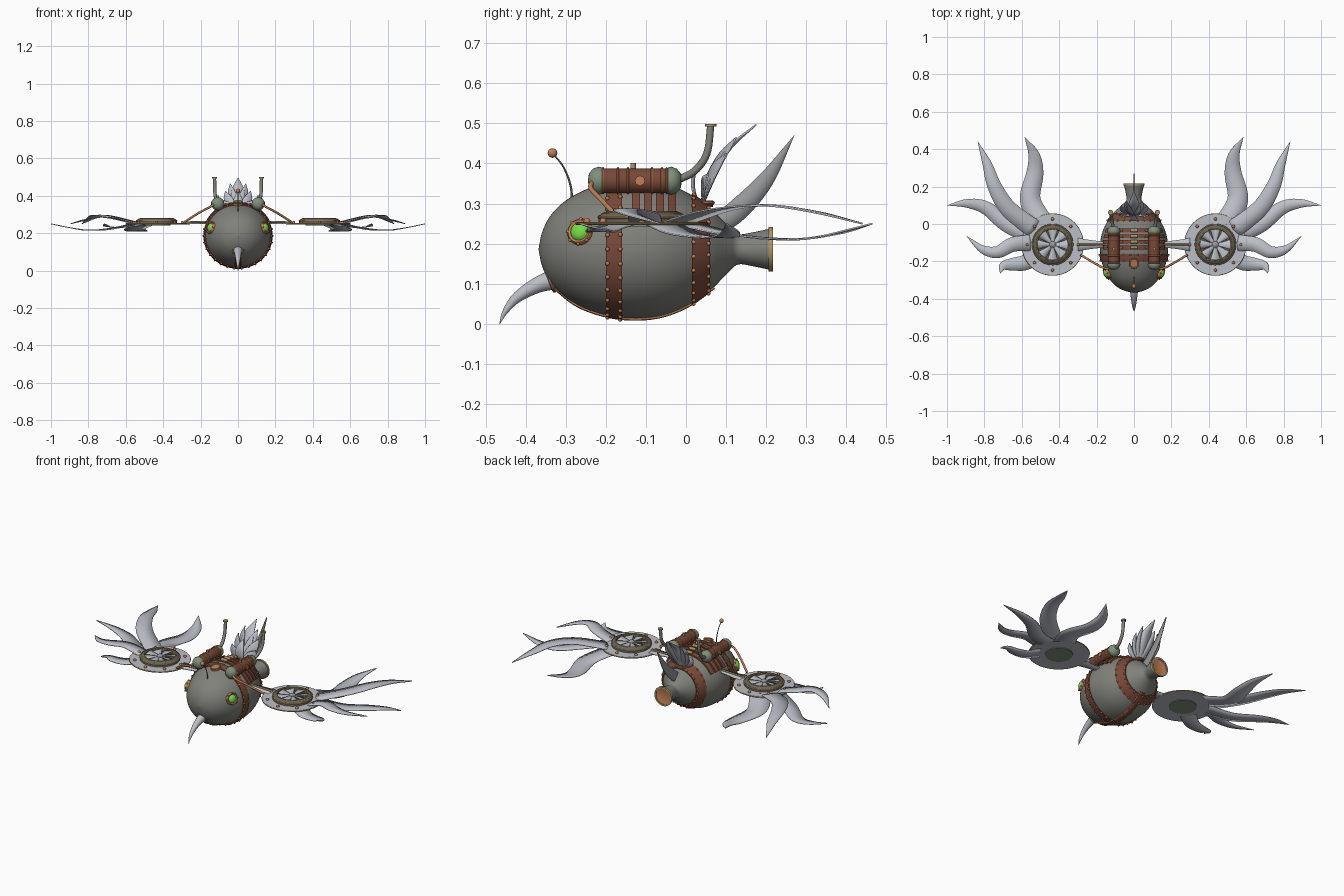
import bpy, bmesh, math
from mathutils import Vector, Matrix

if "Cube" in bpy.data.objects:
    bpy.data.objects.remove(bpy.data.objects["Cube"])

def material(name, *rgb):
    m = bpy.data.materials.new(name)
    m.use_nodes = True
    m.diffuse_color = (*rgb, 1)
    m.node_tree.nodes["Principled BSDF"].inputs["Base Color"].default_value = (*rgb, 1)
    return m

IRON = material("grey iron", .215, .22, .195)
SILVER = material("pale silver", .5, .52, .57)
STEEL = material("dull steel", .3, .31, .32)
BROWN = material("brown leather", .19, .065, .04)
COPPER = material("copper", .54, .21, .09)
BRASS = material("brass", .42, .3, .13)
SAGE = material("sage metal", .21, .28, .2)
GREEN = material("glowing green", .18, .7, .06)
DARK = material("dark bronze", .14, .125, .09)

# ---------- helpers ----------
def finish(name, bm, mat, angle=40):
    bmesh.ops.recalc_face_normals(bm, faces=bm.faces)
    mesh = bpy.data.meshes.new(name)
    bm.to_mesh(mesh)
    bm.free()
    mesh.shade_smooth()
    mesh.set_sharp_from_angle(angle=math.radians(angle))
    mesh.materials.append(mat)
    ob = bpy.data.objects.new(name, mesh)
    bpy.context.collection.objects.link(ob)
    return ob

def spline(pts, n=6):
    """Smooth curve through points of any dimension."""
    P = [Vector(p) for p in pts]
    P = [2 * P[0] - P[1]] + P + [2 * P[-1] - P[-2]]
    out = []
    for a, b, c, d in zip(P, P[1:], P[2:], P[3:]):
        for t in (i / n for i in range(n)):
            out.append(.5 * (2*b + (c-a)*t + (2*a-5*b+4*c-d)*t*t + (3*b-a-3*c+d)*t**3))
    return out + [P[-2]]

def grid(bm, rows, close=False):
    V = [[bm.verts.new(p) for p in row] for row in rows]
    for r, s in zip(V, V[1:]):
        for i in range(len(r) if close else len(r) - 1):
            j = (i + 1) % len(r)
            bm.faces.new((r[i], r[j], s[j], s[i]))
    return V

def lathe(name, profile, mat, origin=(0, 0, 0), axis=(0, 0, 1), seg=32, arc=None, wide=1):
    """Turn (radius, height) points about an axis; arc limits the sweep, wide stretches it sideways."""
    d, o = Vector(axis).normalized(), Vector(origin)
    ref = Vector((0, 0, 1)) if abs(d.z) < .9 else Vector((0, 1, 0))
    v = (ref - d * ref.dot(d)).normalized()
    u = v.cross(d) * wide
    a0, a1 = arc or (0, math.tau)
    angs = [a0 + (a1 - a0) * i / seg for i in range(seg + (1 if arc else 0))]
    bm = bmesh.new()
    grid(bm, [[o + d*h + (u*math.cos(a) + v*math.sin(a))*r for a in angs] for r, h in profile], not arc)
    bmesh.ops.remove_doubles(bm, verts=bm.verts, dist=1e-5)
    return finish(name, bm, mat)

def ring(name, R, t, mat, origin, axis=(0, 0, 1), seg=32):
    prof = [(R + t*math.cos(a), t*math.sin(a)) for a in (math.tau*i/8 for i in range(9))]
    return lathe(name, prof, mat, origin, axis, seg)

def disc(name, R, h, mat, origin, axis=(0, 0, 1), seg=32):
    return lathe(name, [(0, 0), (R, 0), (R, h), (0, h)], mat, origin, axis, seg)

def balls(name, pts, r, mat, seg=8):
    bm = bmesh.new()
    for p in pts:
        bmesh.ops.create_uvsphere(bm, u_segments=seg, v_segments=max(5, seg*2//3), radius=r,
                                  matrix=Matrix.Translation(p))
    return finish(name, bm, mat)

def tube(name, pts, r0, mat, r1=None, seg=10):
    P = spline(pts)
    bm, rows = bmesh.new(), []
    for i, p in enumerate(P):
        t = P[min(i+1, len(P)-1)] - P[max(i-1, 0)]
        u = t.cross(Vector((.3, .2, .93)) if abs(t.normalized().x) > .5 else Vector((1, 0, 0))).normalized()
        w = t.cross(u).normalized()
        r = r0 + ((r0 if r1 is None else r1) - r0) * i / (len(P) - 1)
        rows.append([p + (u*math.cos(a) + w*math.sin(a))*r for a in (math.tau*k/seg for k in range(seg))])
    V = grid(bm, rows, True)
    bm.faces.new(V[0])
    bm.faces.new(V[-1])
    return finish(name, bm, mat)

def blade(name, pts, widths, normal, mat, thick=.004, crease=0):
    """Flat feather along a path, with a raised or sunken midrib."""
    P, W = spline(pts), spline([(w, 0) for w in widths])
    n, bm, rows = Vector(normal).normalized(), bmesh.new(), []
    for i, p in enumerate(P):
        t = P[min(i+1, len(P)-1)] - P[max(i-1, 0)]
        s = t.cross(n).normalized() * max(W[i].x, .001) / 2
        rows.append([p - s, p + n * crease * W[i].x, p + s])
    grid(bm, rows)
    ob = finish(name, bm, mat)
    mod = ob.modifiers.new("thickness", "SOLIDIFY")
    mod.thickness, mod.offset = thick, 0
    return ob

# ---------- body ----------
CZ, WIDE = .186, 1.05
C, Y = (0, 0, CZ), (0, 1, 0)
body = spline([(0, -.368), (.045, -.358), (.088, -.335), (.125, -.295), (.153, -.24), (.169, -.18),
               (.173, -.12), (.166, -.06), (.143, 0), (.103, .06), (.058, .105), (.038, .13),
               (.042, .165), (.051, .208)], 5)
def R(y):
    for a, b in zip(body, body[1:]):
        if a.y <= y <= b.y:
            return a.x + (b.x - a.x) * (y - a.y) / (b.y - a.y)

lathe("body", body, IRON, C, Y, 48, wide=WIDE)
lathe("tail_pipe_rim", [(.046, .206), (.056, .206), (.056, .217), (.046, .217), (.046, .206)], BRASS, C, Y)
lathe("tail_pipe_lining", [(0, .209), (.035, .21), (.047, .214)], COPPER, C, Y)

# ---------- straps and rivets ----------
def strap(name, a, b, lift, arc=None, seg=48):
    ys = [a + (b - a) * i / 4 for i in range(5)]
    prof = [(R(a) - .002, a)] + [(R(y) + lift, y) for y in ys] + [(R(b) - .002, b)]
    return lathe(name, prof, BROWN, C, Y, seg, arc, WIDE)

for name, a, b, count in (("front", -.2, -.16, 30), ("rear", .015, .06, 24)):
    strap(name + "_strap", a, b, .005)
    balls(name + "_rivets", [((R(y) + .005)*WIDE*math.sin(t), y, CZ + (R(y) + .005)*math.cos(t))
          for y in (a + .004, b - .004) for t in (math.tau*(k + .5)/count for k in range(count))], .0055, COPPER)
keel = [-.33 + .05 * i for i in range(9)]
blade("keel_strap", [(0, y, CZ - R(y) - .002) for y in keel], [.03] * 9, (0, 0, 1), BROWN)
for s in (1, -1):
    tube("keel_trim", [(s*.016, y, CZ - R(y) - .001) for y in keel], .004, COPPER, seg=6)
for i in range(4):
    y = -.125 + i * .03
    strap("back_rib", y - .01, y + .01, .008, (.5, math.pi - .5), 20)
    top = CZ + R(y) + .009
    tube("rib_buckle", [(-.02, y, top), (0, y, top), (.02, y, top)], .009, BRASS)
    balls("rib_rivets", [(s*.065, y, CZ + math.sqrt((R(y) + .008)**2 - .0038)) for s in (1, -1)], .006, COPPER)

# ---------- nose horn, antenna, top medallion ----------
tube("nose_horn", [(0, -.325, .112), (0, -.37, .097), (0, -.42, .067), (0, -.45, .032), (0, -.465, .0)],
     .026, SILVER, .001, 16)
ring("horn_collar", .026, .005, BRASS, (0, -.338, .107), (0, -.9, -.35))
tube("antenna", [(0, -.284, .305), (0, -.288, .345), (0, -.305, .39), (0, -.332, .425)], .003, IRON, .002, 6)
balls("antenna_knob", [(0, -.333, .426)], .012, COPPER, 16)
disc("medallion", .026, .01, COPPER, (0, -.21, CZ + .165), (0, -.2, 1))
ring("medallion_rim", .024, .004, BRASS, (0, -.212, CZ + .176), (0, -.2, 1))

# ---------- tail feathers ----------
disc("feather_mount", .032, .012, BROWN, (0, .035, .292))
ring("feather_mount_ring", .032, .005, COPPER, (0, .035, .302))
blade("tail_fin", [(0, .07, .24), (0, .13, .285), (0, .2, .36), (0, .27, .47)], [.05, .055, .04, .001],
      (1, 0, 0), STEEL, .006)
blade("tall_tail_feather", [(0, .04, .3), (0, .065, .37), (0, .105, .44), (0, .175, .497)],
      [.03, .075, .06, .001], (0, -.8, .5), SILVER, crease=-.12)
blade("front_tail_feather", [(0, .03, .3), (0, .015, .34), (0, .02, .385), (0, .05, .425)],
      [.02, .05, .045, .001], (0, -1, .2), SILVER, crease=-.12)
for s in (1, -1):
    for x, y, z in ((.042, .125, .465), (.068, .1, .425), (.078, .055, .375)):
        blade("side_tail_feather", [(0, .04, .3), (s*x*.5, .035 + (y-.04)*.3, .3 + (z-.3)*.38),
              (s*x*.85, .035 + (y-.04)*.65, .3 + (z-.3)*.72), (s*x, y, z)], [.02, .05, .042, .001],
              (s*.4, -.9, .3), SILVER, crease=-.15)

# ---------- paired parts ----------
feathers = (  # path as (x, y) on the left wing, root width, rise
    ([(.49, .0), (.555, .13), (.53, .27), (.535, .37), (.585, .465)], .12, -.04),
    ([(.53, -.03), (.67, .08), (.745, .2), (.785, .32), (.835, .44)], .1, .045),
    ([(.55, -.06), (.68, .0), (.79, .085), (.89, .11), (1.0, .1)], .095, -.035),
    ([(.55, -.1), (.65, -.11), (.73, -.15), (.81, -.135), (.895, -.065)], .085, .035),
    ([(.51, -.16), (.58, -.205), (.645, -.215), (.7, -.225), (.715, -.265)], .09, -.02))
for s in (1, -1):
    # eyes
    n, eye = Vector((s*.88, -.4, .25)).normalized(), Vector((s*.143, -.263, .229))
    lathe("eye_socket", [(.033, -.014), (.033, .006), (.029, .011), (.023, .008)], COPPER, eye, n)
    lathe("eye_lens", [(.025, .005), (.021, .013), (.013, .018), (0, .02)], GREEN, eye, n)
    u = n.cross(Vector((0, 0, 1))).normalized()
    v = n.cross(u)
    balls("eye_bolts", [eye + n*.007 + (u*math.cos(a) + v*math.sin(a))*.032
          for a in (math.tau*k/8 for k in range(8))], .0045, COPPER)

    # back tanks with bands, gauge and valve
    T = (s*.108, 0, .357)
    lathe("tank", [(.031, -.21), (.031, -.045)], BROWN, T, Y)
    for y, f in ((-.21, -1), (-.045, 1)):
        lathe("tank_cap", [(.033, y), (.035, y + f*.008), (.03, y + f*.022), (.018, y + f*.032), (0, y + f*.035)],
              SAGE, T, Y)
    for y in (-.207, -.17, -.145, -.085, -.06, -.048):
        ring("tank_band", .031, .003, COPPER, (T[0], y, T[2]), Y)
    disc("tank_gauge", .013, .008, COPPER, (s*.136, -.115, .357), (s, 0, 0), 8)
    disc("tank_valve", .007, .018, BRASS, (s*.108, -.132, .383), seg=12)

    # exhaust pipe and feed hose
    tube("exhaust_pipe", [(s*.11, -.03, .355), (s*.118, .02, .38), (s*.124, .052, .425), (s*.125, .062, .497)],
         .0095, IRON, .009)
    lathe("exhaust_rim", [(.006, 0), (.014, 0), (.014, .007), (.006, .007)], BRASS, (s*.125, .062, .492), seg=16)
    tube("feed_hose", [(s*.115, -.225, .362), (s*.15, -.238, .34), (s*.21, -.21, .308), (s*.285, -.165, .26)],
         .006, COPPER)

    # wing arm
    blade("wing_arm", [(s*.15, -.11, .255), (s*.22, -.11, .253), (s*.3, -.11, .25)], [.03, .045, .07],
          (0, 0, 1), SILVER, .008)
    tube("wing_arm_rod", [(s*.15, -.11, .262), (s*.22, -.11, .26), (s*.3, -.11, .257)], .005, BRASS)

    # wing disc with turbine
    W = Vector((s*.435, -.11, .25))
    disc("wing_disc", .163, .008, SILVER, W - Vector((0, 0, .004)), seg=48)
    ring("wing_disc_edge", .163, .0035, BRASS, W, seg=48)
    lathe("turbine_housing", [(.108, .003), (.108, .016), (.1, .026), (.088, .03), (.083, .024), (.083, .006)],
          DARK, W)
    ring("turbine_outer_trim", .106, .005, BRASS, W + Vector((0, 0, .016)))
    ring("turbine_inner_trim", .086, .004, BRASS, W + Vector((0, 0, .028)))
    disc("turbine_floor", .084, .003, DARK, W + Vector((0, 0, .004)))
    disc("turbine_underplate", .075, .004, SAGE, W - Vector((0, 0, .008)))
    lathe("turbine_hub", [(.018, .005), (.018, .022), (.01, .029), (0, .03)], STEEL, W, seg=16)
    for k in range(8):
        a = math.tau * k / 8
        d = Vector((math.cos(a), math.sin(a), 0))
        blade("turbine_blade", [W + d*q + Vector((0, 0, .018)) for q in (.014, .05, .083)],
              [.014, .036, .056], (-d.y*.2, d.x*.2, 1), SILVER, .003)
    balls("wing_rivets", [W + Vector((.137*math.sin(a), .137*math.cos(a), .006))
          for a in (math.tau*k/8 for k in range(8))], .0085, COPPER, 10)

    # wing feathers
    for path, w, rise in feathers:
        zs = (.25, .25 + rise*.75, .25 + rise, .25 + rise*.65, .25)
        blade("wing_feather", [(s*x, y, z) for (x, y), z in zip(path, zs)],
              [w, w*.92, w*.76, w*.5, .001], (0, 0, 1), SILVER, crease=.02)
